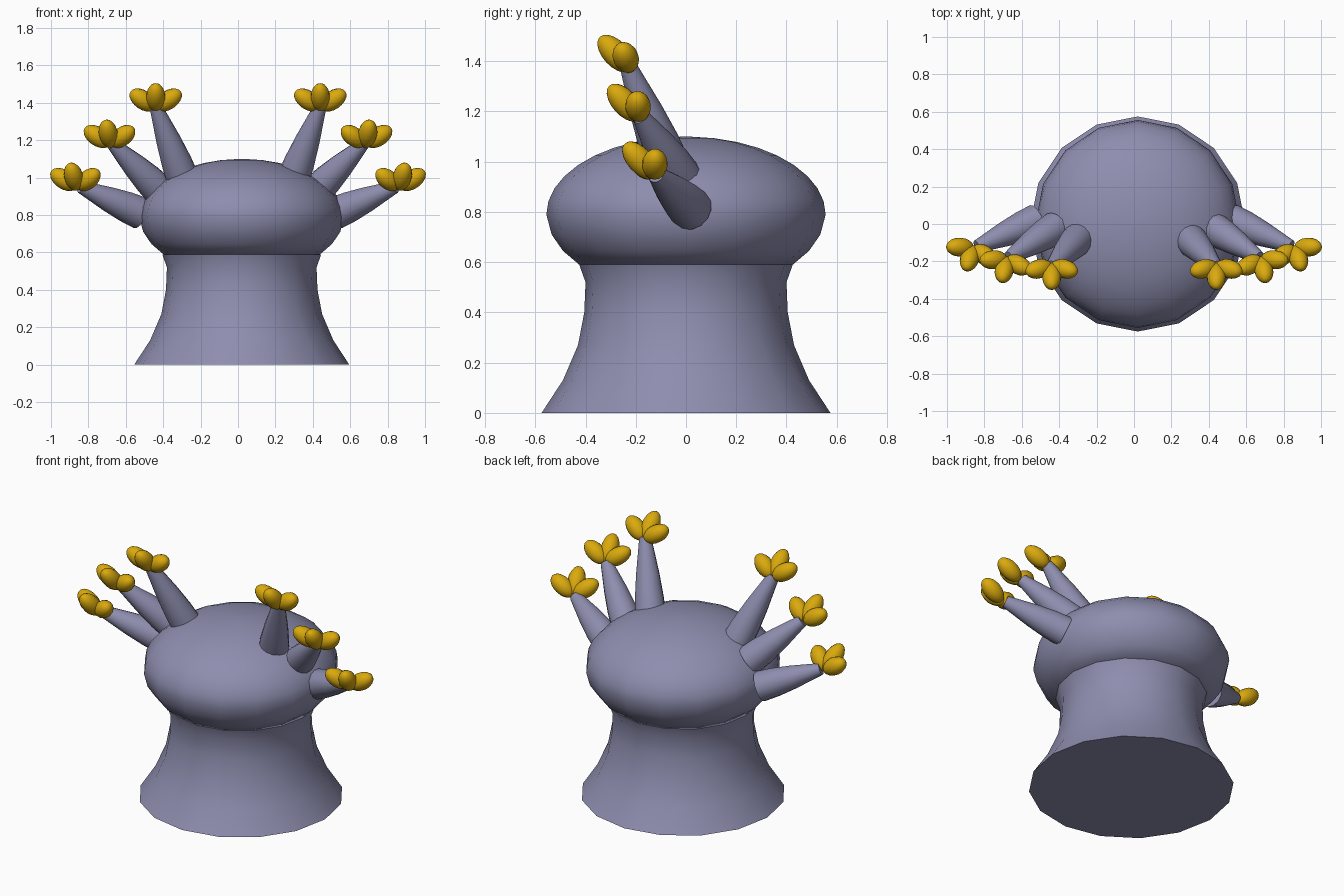
import bpy, bmesh, math
from mathutils import Vector, Matrix

if "Cube" in bpy.data.objects:
    bpy.data.objects.remove(bpy.data.objects["Cube"], do_unlink=True)


def material(name, color):
    m = bpy.data.materials.new(name)
    m.use_nodes = True
    m.diffuse_color = (*color, 1)
    m.node_tree.nodes["Principled BSDF"].inputs["Base Color"].default_value = (*color, 1)
    return m


SKIN = material("dusty violet", (0.27, 0.27, 0.43))
GOLD = material("golden yellow", (0.70, 0.40, 0.004))


def finish(name, bm, mat, angle=60):
    bmesh.ops.recalc_face_normals(bm, faces=bm.faces)
    me = bpy.data.meshes.new(name)
    bm.to_mesh(me)
    bm.free()
    ob = bpy.data.objects.new(name, me)
    bpy.context.collection.objects.link(ob)
    me.materials.append(mat)
    bpy.ops.object.select_all(action='DESELECT')
    ob.select_set(True)
    bpy.context.view_layer.objects.active = ob
    bpy.ops.object.shade_smooth_by_angle(angle=math.radians(angle))
    return ob


def lathe(name, profile, mat, sides=16, matrix=Matrix()):
    """Stack rings of (radius, height) and cap both ends."""
    bm = bmesh.new()
    rings = []
    for r, z in profile:
        rings.append([bm.verts.new(matrix @ Vector((
            r * math.cos(math.tau * i / sides), r * math.sin(math.tau * i / sides), z)))
            for i in range(sides)])
    for a, b in zip(rings, rings[1:]):
        for i in range(sides):
            j = (i + 1) % sides
            bm.faces.new((a[i], a[j], b[j], b[i]))
    bm.faces.new(rings[0])
    bm.faces.new(rings[-1])
    return finish(name, bm, mat)


# Flared trunk and the flattened dome that sits on it
center = Matrix.Translation((0.02, 0, 0))
lathe("trunk", [(0.575, 0), (0.49, 0.13), (0.43, 0.27), (0.405, 0.40),
                (0.40, 0.52), (0.425, 0.59)], SKIN, matrix=center)
dome = [(0.425, 0.59), (0.49, 0.645), (0.535, 0.71)]
for k in range(10):
    t = math.radians(k * 9.8)
    dome.append((0.556 * math.cos(t), 0.79 + 0.31 * math.sin(t)))
lathe("dome", dome, SKIN, matrix=center @ Matrix.Diagonal((0.985, 1, 1, 1)))


def petal(name, pos, axis, length, width):
    bm = bmesh.new()
    bmesh.ops.create_uvsphere(bm, u_segments=14, v_segments=10, radius=1)
    turn = Vector(axis).to_track_quat('Z', 'Y').to_matrix().to_4x4()
    bm.transform(Matrix.Translation(pos) @ turn @ Matrix.Diagonal((width, width, length, 1)))
    finish(name, bm, GOLD)


# Arms: base, tip, flower heart, turn of the flower about z
ARMS = [
    ("upper", (0.29, -0.07, 0.98), (0.44, -0.23, 1.38), (0.44, -0.24, 1.415), 0),
    ("middle", (0.42, -0.02, 0.93), (0.67, -0.18, 1.18), (0.685, -0.205, 1.22), 12),
    ("lower", (0.52, 0.02, 0.81), (0.84, -0.12, 0.95), (0.866, -0.145, 0.99), 18),
]
for label, base, tip, heart, turn in ARMS:
    for side, sx in (("left", 1), ("right", -1)):
        flip = Vector((sx, 1, 1))
        a, b = Vector(base) * flip, Vector(tip) * flip
        axis = b - a
        n = axis.length
        place = Matrix.Translation(a) @ axis.to_track_quat('Z', 'Y').to_matrix().to_4x4()
        lathe(f"{side}_{label}_arm", [(0.088, 0), (0.082, n * 0.25), (0.066, n * 0.55),
                                      (0.046, n * 0.83), (0.034, n)], SKIN, 14, place)
        # Three petals fan out at the tip
        spin = Matrix.Rotation(math.radians(turn), 3, 'Z')
        for part, offset, direction, length in (
                ("front", (0, -0.04, 0.015), (0, -0.68, 0.73), 0.092),
                ("outer", (0.068, 0, 0), (0.76, -0.22, 0.52), 0.082),
                ("inner", (-0.068, 0, 0), (-0.76, -0.22, 0.52), 0.082)):
            pos = (Vector(heart) + spin @ Vector(offset)) * flip
            petal(f"{side}_{label}_{part}_petal", pos,
                  (spin @ Vector(direction)) * flip, length, 0.051)
